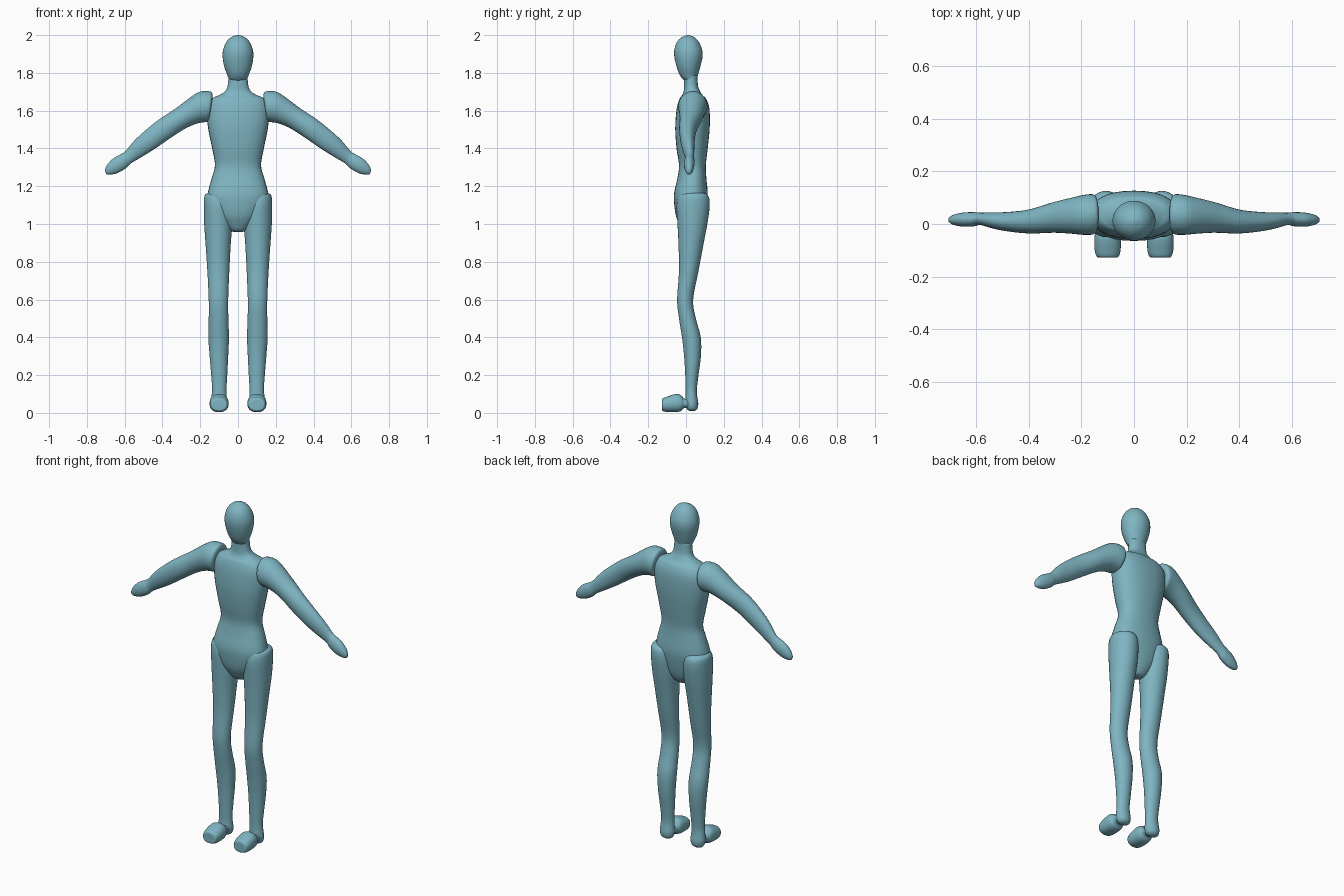
import bpy
import bmesh
import math
from mathutils import Vector

default_cube = bpy.data.objects.get("Cube")
if default_cube:
    bpy.data.objects.remove(default_cube, do_unlink=True)

SIDES = 32   # vertices around each ring
STEPS = 4    # interpolated rings between control rings

# Single body colour
skin = bpy.data.materials.new("soft teal")
skin.use_nodes = True
teal = (0.21, 0.46, 0.54, 1)
skin.diffuse_color = teal
skin.node_tree.nodes["Principled BSDF"].inputs["Base Color"].default_value = teal


def spline(a, b, c, d, t):
    """Catmull-Rom blend between b and c."""
    return 0.5 * (2 * b + (c - a) * t + (2 * a - 5 * b + 4 * c - d) * t * t
                  + (3 * b - a - 3 * c + d) * t ** 3)


def smooth_rings(rings):
    """Refine control rings, each a (centre, half axis, half axis) triple."""
    result = []
    last = len(rings) - 1
    for i in range(last):
        around = [rings[max(i - 1, 0)], rings[i], rings[i + 1], rings[min(i + 2, last)]]
        for step in range(STEPS):
            result.append([spline(*parts, step / STEPS) for parts in zip(*around)])
    result.append(rings[-1])
    return result


def loft(name, rings, mirrored=False, roundness=2.0):
    """Skin a chain of superellipse rings into one closed smooth object."""
    bm = bmesh.new()
    loops = []
    for centre, u, v in smooth_rings(rings):
        loop = []
        for k in range(SIDES):
            angle = math.tau * k / SIDES
            c, s = math.cos(angle), math.sin(angle)
            cu = math.copysign(abs(c) ** (2 / roundness), c)
            sv = math.copysign(abs(s) ** (2 / roundness), s)
            loop.append(bm.verts.new(centre + u * cu + v * sv))
        loops.append(loop)
    for low, high in zip(loops, loops[1:]):
        for k in range(SIDES):
            n = (k + 1) % SIDES
            bm.faces.new((low[k], low[n], high[n], high[k]))
    bm.faces.new(loops[0][::-1])
    bm.faces.new(loops[-1])
    bmesh.ops.recalc_face_normals(bm, faces=bm.faces)
    mesh = bpy.data.meshes.new(name)
    bm.to_mesh(mesh)
    bm.free()
    mesh.materials.append(skin)
    obj = bpy.data.objects.new(name, mesh)
    bpy.context.collection.objects.link(obj)
    for polygon in mesh.polygons:
        polygon.use_smooth = True
    if mirrored:
        mirror = obj.modifiers.new("mirror", "MIRROR")
        mirror.use_mirror_merge = False
    return obj


def level(z, x0, x1, y0, y1):
    """Horizontal ring from its x and y extents."""
    return (Vector(((x0 + x1) / 2, (y0 + y1) / 2, z)),
            Vector(((x1 - x0) / 2, 0, 0)), Vector((0, (y1 - y0) / 2, 0)))


def upright(y, half_width, z0, z1, x=0.1):
    """Ring facing the front, used along the foot."""
    return (Vector((x, y, (z0 + z1) / 2)),
            Vector((half_width, 0, 0)), Vector((0, 0, (z1 - z0) / 2)))


def slanted(xt, zt, xb, zb, y0, y1):
    """Ring across the arm from its top and bottom outline points."""
    top, bottom = Vector((xt, 0, zt)), Vector((xb, 0, zb))
    middle = (top + bottom) / 2 + Vector((0, (y0 + y1) / 2, 0))
    return middle, (top - bottom) / 2, Vector((0, (y1 - y0) / 2, 0))


# Head: height, half width, front, back
head = [
    (1.755, .03, 0, .045), (1.765, .047, -.015, .056), (1.79, .057, -.034, .064),
    (1.83, .072, -.049, .075), (1.88, .081, -.061, .087), (1.92, .079, -.062, .086),
    (1.96, .064, -.05, .07), (1.985, .042, -.028, .049), (1.997, .018, -.004, .026),
    (2, .002, .01, .013),
]
loft("head", [level(z, -w, w, f, b) for z, w, f, b in head])

# Torso with neck and pelvis
torso = [
    (.957, .02, .01, .05), (.967, .042, -.015, .065), (1, .075, -.035, .085),
    (1.05, .115, -.055, .1), (1.13, .16, -.064, .113), (1.18, .156, -.06, .114),
    (1.24, .14, -.046, .108), (1.31, .122, -.037, .105), (1.4, .137, -.05, .115),
    (1.5, .157, -.057, .125), (1.58, .166, -.053, .126), (1.63, .162, -.045, .12),
    (1.665, .138, -.033, .105), (1.68, .105, -.022, .09), (1.7, .071, -.013, .076),
    (1.73, .055, -.01, .064), (1.79, .05, -.01, .06),
]
loft("torso_and_neck", [level(z, -w, w, f, b) for z, w, f, b in torso], roundness=2.3)

# Legs: height, inner, outer, front, back
leg = [
    (1.167, .09, .14, .01, .07), (1.16, .055, .168, -.025, .105),
    (1.14, .038, .179, -.043, .122), (1.09, .03, .181, -.05, .125),
    (1, .03, .179, -.045, .113), (.9, .038, .172, -.04, .094),
    (.75, .046, .162, -.037, .066), (.6, .052, .155, -.047, .038),
    (.5, .051, .155, -.037, .052), (.4, .048, .157, -.021, .078),
    (.3, .052, .15, -.01, .079), (.2, .057, .142, -.004, .066),
    (.13, .061, .137, -.002, .058), (.09, .06, .14, -.002, .059),
    (.05, .057, .143, -.004, .065), (.022, .064, .136, .004, .06),
    (.01, .08, .12, .018, .046),
]
loft("legs", [level(*ring) for ring in leg], mirrored=True)

# Feet, from toe to instep
foot = [
    (-.127, .028, .025, .062), (-.124, .041, .011, .076), (-.1, .049, .005, .086),
    (-.055, .05, .004, .1), (-.027, .046, .01, .094), (-.01, .036, .025, .076),
    (.02, .034, .025, .074),
]
loft("feet", [upright(*ring) for ring in foot], mirrored=True, roundness=2.3)

# Arms, from shoulder cap to fingertips
arm = [
    (.134, 1.655, .15, 1.585, 0, .075), (.136, 1.69, .153, 1.55, -.03, .102),
    (.15, 1.702, .165, 1.54, -.04, .113), (.2, 1.701, .185, 1.538, -.041, .11),
    (.25, 1.672, .222, 1.53, -.037, .1), (.33, 1.612, .28, 1.505, -.033, .083),
    (.42, 1.552, .365, 1.45, -.036, .056), (.5, 1.487, .445, 1.395, -.029, .046),
    (.55, 1.44, .51, 1.355, -.018, .044), (.597, 1.385, .568, 1.32, -.004, .043),
    (.625, 1.367, .595, 1.294, -.009, .045), (.662, 1.346, .64, 1.269, -.01, .043),
    (.692, 1.314, .68, 1.261, -.003, .035), (.705, 1.286, .698, 1.264, .007, .024),
]
loft("arms", [slanted(*ring) for ring in arm], mirrored=True)
